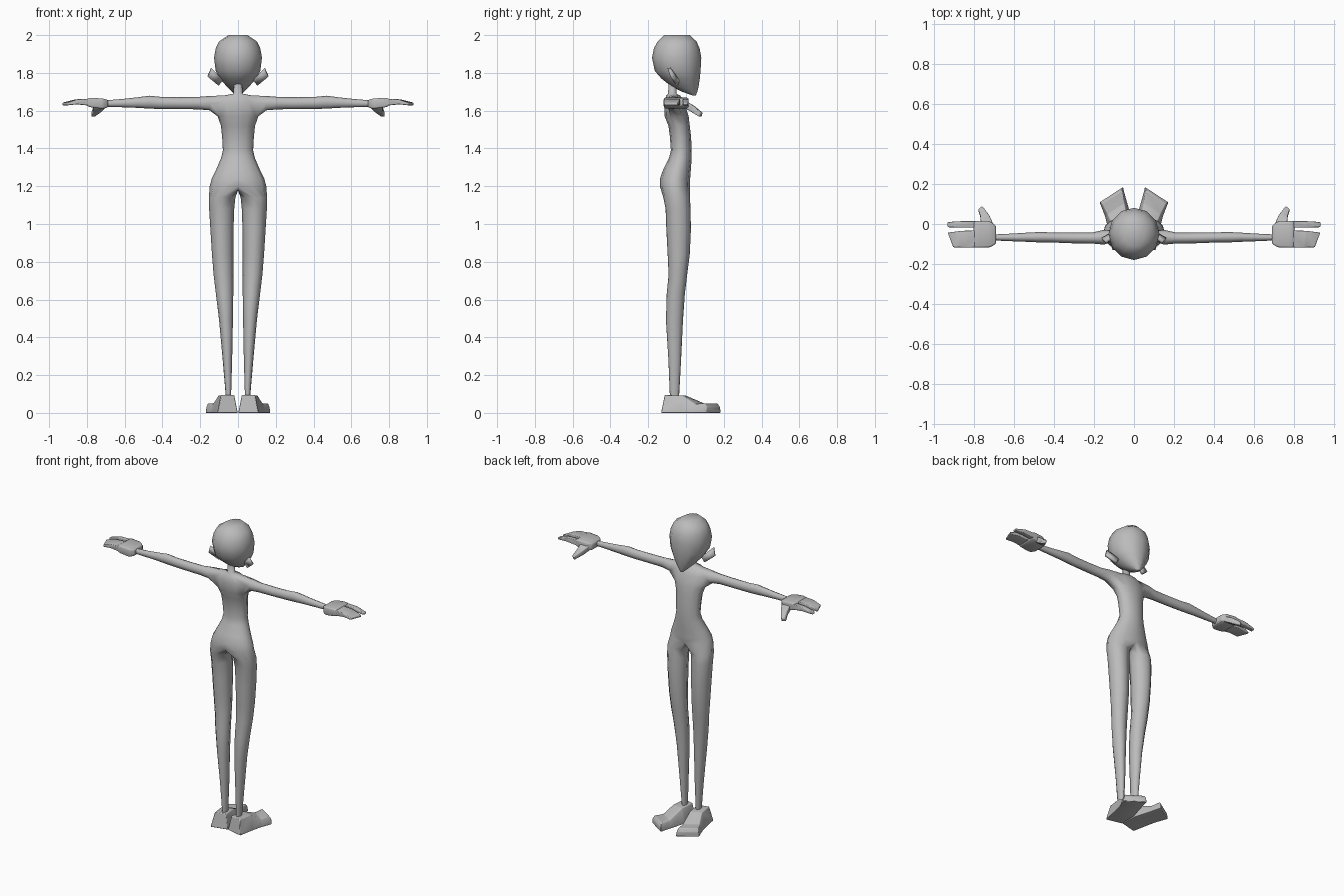
import bpy, bmesh
from math import sin, cos, radians

if "Cube" in bpy.data.objects:
    bpy.data.objects.remove(bpy.data.objects["Cube"])

grey = bpy.data.materials.new("plain_grey")
grey.use_nodes = True
GREY = (0.5, 0.5, 0.5, 1)
grey.diffuse_color = GREY
grey.node_tree.nodes["Principled BSDF"].inputs["Base Color"].default_value = GREY


def finish(name, bm, mirror=True, bevel=0, angle=60):
    """Turn a bmesh into a shaded object, mirrored across x if asked."""
    bmesh.ops.recalc_face_normals(bm, faces=bm.faces)
    mesh = bpy.data.meshes.new(name)
    bm.to_mesh(mesh)
    bm.free()
    mesh.materials.append(grey)
    ob = bpy.data.objects.new(name, mesh)
    bpy.context.collection.objects.link(ob)
    if bevel:
        mod = ob.modifiers.new("soft_edges", 'BEVEL')
        mod.width, mod.segments, mod.limit_method = bevel, 2, 'NONE'
    if mirror:
        mod = ob.modifiers.new("mirror", 'MIRROR')
        mod.use_clip = True
    bpy.ops.object.select_all(action='DESELECT')
    ob.select_set(True)
    bpy.context.view_layer.objects.active = ob
    bpy.ops.object.shade_smooth_by_angle(angle=radians(angle))
    return ob


def bridge(bm, a, b, closed=True):
    n = len(a)
    for i in range(n if closed else n - 1):
        j = (i + 1) % n
        bm.faces.new((a[i], a[j], b[j], b[i]))


def loft(name, rings, **options):
    """Skin a capped tube through rings of points."""
    bm = bmesh.new()
    loops = [[bm.verts.new(p) for p in ring] for ring in rings]
    for a, b in zip(loops, loops[1:]):
        bridge(bm, a, b)
    bm.faces.new(loops[0])
    bm.faces.new(loops[-1])
    return finish(name, bm, **options)


def slab(x, y0, y1, z0, z1, skew=0):
    """Rectangular section across x; skew pulls the outer edge back."""
    return [(x - skew, y0, z0), (x, y1, z0), (x, y1, z1), (x - skew, y0, z1)]


# Body: half rings from back to front, as (z, half width, back, front)
torso = [
    (1.75, .022, -.092, -.05), (1.69, .023, -.095, -.05),
    (1.68, .075, -.105, -.03), (1.64, .13, -.116, -.008),
    (1.57, .108, -.113, .014), (1.52, .09, -.093, .02),
    (1.46, .084, -.085, .027), (1.39, .08, -.08, .03),
    (1.35, .089, -.09, .03), (1.29, .115, -.12, .026),
    (1.24, .139, -.138, .022), (1.2, .15, -.138, .02),
]
TURN = [radians(30 * i) for i in range(7)]
bm = bmesh.new()
rows = []
for z, w, back, front in torso:
    mid, deep = (back + front) / 2, (front - back) / 2
    rows.append([bm.verts.new((w * sin(t) if 0 < i < 6 else 0, mid - deep * cos(t), z))
                 for i, t in enumerate(TURN)])
for r, (a, b) in enumerate(zip(rows, rows[1:])):
    for i in range(6):
        if r in (2, 3) and i in (2, 3):
            continue  # opening for the arm
        bm.faces.new((a[i], a[i + 1], b[i + 1], b[i]))

# Arm, grown from the shoulder opening: (x, y, z, y radius, z radius)
top, middle, low = rows[2:5]
last = [top[2], top[3], top[4], middle[4], low[4], low[3], low[2], middle[2]]
for x, y, z, ry, rz in [(.15, -.066, 1.64, .037, .038), (.21, -.07, 1.64, .027, .033),
                        (.32, -.069, 1.64, .027, .031), (.41, -.067, 1.641, .025, .032),
                        (.47, -.066, 1.645, .026, .034), (.53, -.066, 1.643, .023, .028),
                        (.61, -.067, 1.64, .019, .022), (.72, -.067, 1.637, .014, .016)]:
    ring = [bm.verts.new((x, y - ry * cos(radians(45 + 45 * k)), z + rz * sin(radians(45 + 45 * k))))
            for k in range(8)]
    bridge(bm, last, ring)
    last = ring
bm.faces.new(last)

# Leg, grown from the hip ring and the crotch: (z, inner, outer, back, front)
crotch = [bm.verts.new((0, y, 1.178)) for y in (-.01, -.05, -.09)]
last = rows[-1] + crotch
for z, inner, outer, back, front in [
        (1.14, .014, .154, -.12, .021), (1.08, .02, .153, -.108, .024),
        (.97, .024, .146, -.104, .026), (.84, .025, .138, -.097, .02),
        (.73, .025, .129, -.092, .006), (.63, .025, .117, -.102, -.006),
        (.49, .027, .1, -.106, -.016), (.28, .031, .081, -.093, -.026),
        (.08, .037, .064, -.085, -.037)]:
    cx, rx = (inner + outer) / 2, (outer - inner) / 2
    cy, ry = (back + front) / 2, (front - back) / 2
    ring = [bm.verts.new((cx + rx * sin(t), cy - ry * cos(t), z))
            for t in TURN + [radians(a) for a in (225, 270, 315)]]
    bridge(bm, last, ring)
    last = ring
bm.faces.new(last)
finish("body", bm, angle=80)

# Head: rounded skull narrowing to the chin, as (z, half width, back, front)
skull = [(2.0, .05, -.115, .02), (1.967, .1, -.15, .055), (1.93, .118, -.17, .072),
         (1.88, .127, -.18, .081), (1.81, .118, -.165, .077), (1.77, .095, -.13, .073),
         (1.73, .062, -.08, .067), (1.7, .032, -.02, .06), (1.68, .01, .035, .052)]
loft("head", [[(w * sin(radians(30 * k)), (b + f) / 2 - (f - b) / 2 * cos(radians(30 * k)), z)
               for k in range(12)] for z, w, b, f in skull], mirror=False, angle=50)

# Ears: tilted blades flaring outward
bm = bmesh.new()
bm.faces.new([bm.verts.new(p) for p in [(.08, -.045, 1.765), (.14, -.09, 1.825),
                                        (.16, -.075, 1.78), (.105, -.045, 1.735)]])
ear = finish("ears", bm, angle=30)
solid = ear.modifiers.new("thickness", 'SOLIDIFY')
solid.thickness, solid.offset = .016, 0

# Hands: palm, single finger, wide finger group and thumb
loft("palms", [slab(.688, -.098, -.01, 1.617, 1.657), slab(.715, -.116, .012, 1.61, 1.664),
               slab(.78, -.118, .014, 1.618, 1.669), slab(.8, -.118, .014, 1.625, 1.664)],
     bevel=.008)
loft("first_fingers", [slab(.77, -.018, .014, 1.625, 1.662), slab(.86, -.018, .014, 1.634, 1.66),
                       slab(.93, -.016, .01, 1.63, 1.642)], bevel=.004)
loft("finger_groups", [slab(.77, -.118, -.032, 1.625, 1.664), slab(.86, -.117, -.034, 1.634, 1.66, .01),
                       slab(.93, -.116, -.043, 1.628, 1.642, .028)], bevel=.004)
loft("thumbs", [[(.7, -.01, 1.615), (.765, -.005, 1.615), (.765, .005, 1.65), (.7, -.005, 1.65)],
                [(.722, .035, 1.592), (.766, .03, 1.592), (.766, .04, 1.625), (.722, .045, 1.625)],
                [(.757, .085, 1.567), (.778, .068, 1.567), (.778, .075, 1.59), (.757, .09, 1.59)]],
     bevel=.005)


# Feet: turned-out sections, wide at the sole and narrow on top
def sole(x, y, wide, narrow, height, shift=0):
    ax, ay = .84, -.55 if y > .05 else -.2
    return [(x - wide * ax, y - wide * ay, 0), (x + wide * ax, y + wide * ay, 0),
            (x + narrow * ax, y + shift + narrow * ay, height),
            (x - narrow * ax, y + shift - narrow * ay, height)]


loft("feet", [sole(.055, -.12, .064, .042, .094, .015), sole(.067, -.01, .075, .044, .092),
              sole(.09, .075, .066, .05, .048), sole(.11, .135, .069, .06, .05),
              sole(.113, .146, .07, .066, .03)], bevel=.004, angle=40)
